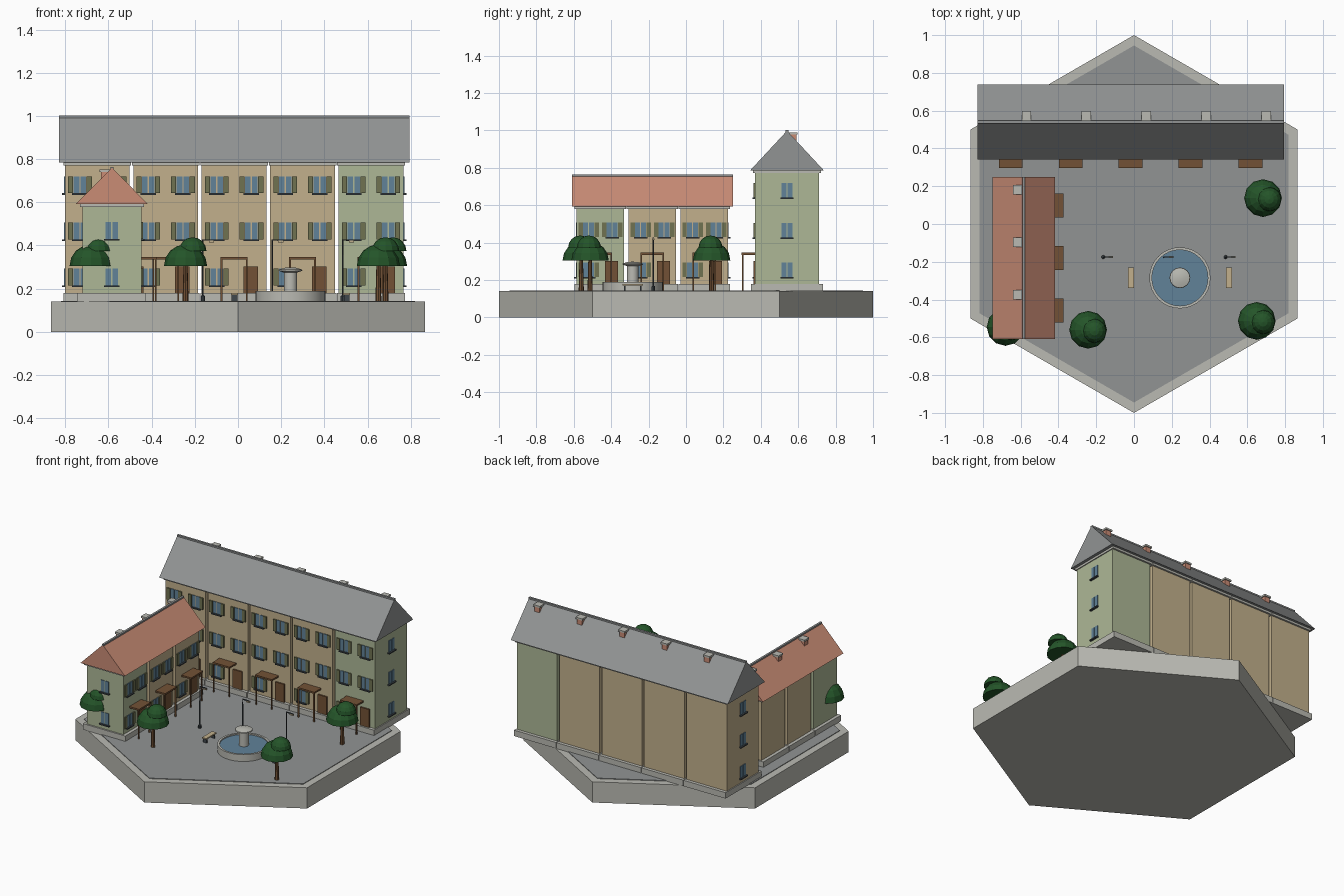
import bpy, bmesh, math
from mathutils import Matrix, Vector

if "Cube" in bpy.data.objects:
    bpy.data.objects.remove(bpy.data.objects["Cube"])


def material(name, rgb):
    m = bpy.data.materials.new(name)
    lin = [c / 12.92 if c <= 0.04045 else ((c + 0.055) / 1.055) ** 2.4 for c in rgb]
    m.diffuse_color = (*lin, 1)
    m.use_nodes = True
    m.node_tree.nodes["Principled BSDF"].inputs["Base Color"].default_value = m.diffuse_color
    return m


STONE = material("pale_stone", (0.73, 0.73, 0.70))
TAN = material("tan_plaster", (0.76, 0.69, 0.55))
GREEN = material("green_plaster", (0.68, 0.72, 0.59))
RED = material("red_tile", (0.79, 0.55, 0.46))
SLATE = material("grey_slate", (0.57, 0.58, 0.58))
BLUE = material("blue_glass", (0.38, 0.51, 0.60))
OLIVE = material("olive_shutter", (0.44, 0.45, 0.32))
BROWN = material("brown_wood", (0.45, 0.32, 0.21))
LEAF = material("leaf_green", (0.14, 0.33, 0.16))
METAL = material("dark_metal", (0.25, 0.28, 0.30))


def finish(bm, name, mat, smooth=False):
    bmesh.ops.remove_doubles(bm, verts=bm.verts, dist=1e-5)
    bmesh.ops.recalc_face_normals(bm, faces=bm.faces)
    me = bpy.data.meshes.new(name)
    bm.to_mesh(me)
    bm.free()
    me.materials.append(mat)
    ob = bpy.data.objects.new(name, me)
    bpy.context.collection.objects.link(ob)
    if smooth:
        bpy.context.view_layer.objects.active = ob
        ob.select_set(True)
        bpy.ops.object.shade_smooth_by_angle(angle=math.radians(40))
        ob.select_set(False)
    return ob


def boxes(name, mat, items, frame=Matrix()):
    """One object from (x0, x1, y0, y1, z0, z1) boxes."""
    bm = bmesh.new()
    for x0, x1, y0, y1, z0, z1 in items:
        m = Matrix.Translation(((x0 + x1) / 2, (y0 + y1) / 2, (z0 + z1) / 2))
        m = frame @ m @ Matrix.Diagonal((x1 - x0, y1 - y0, z1 - z0, 1))
        new = bmesh.ops.create_cube(bm, size=1, matrix=m)
        del new
    me = bpy.data.meshes.new(name)
    bmesh.ops.recalc_face_normals(bm, faces=bm.faces)
    bm.to_mesh(me)
    bm.free()
    me.materials.append(mat)
    ob = bpy.data.objects.new(name, me)
    bpy.context.collection.objects.link(ob)


def lathe(name, mat, profile, n, x=0, y=0, smooth=False):
    """Turn (radius, height) points about a vertical axis."""
    bm = bmesh.new()
    rings = []
    for i in range(n):
        a = math.pi / 2 + 2 * math.pi * i / n
        rings.append([bm.verts.new((x + r * math.cos(a), y + r * math.sin(a), z)) for r, z in profile])
    for i in range(n):
        a, b = rings[i], rings[(i + 1) % n]
        for k in range(len(profile) - 1):
            quad = [a[k], b[k], b[k + 1], a[k + 1]]
            if profile[k][0] == 0:
                quad.pop(1)
            elif profile[k + 1][0] == 0:
                quad.pop(2)
            bm.faces.new(quad)
    return finish(bm, name, mat, smooth)


def roof(name, mat, frame, hx, hy, z0, z1):
    bm = bmesh.new()
    ends = []
    for x in (-hx, hx):
        ends.append([bm.verts.new(frame @ Vector((x, y, z))) for y, z in ((-hy, z0), (hy, z0), (0, z1))])
    a, b = ends
    bm.faces.new(a)
    bm.faces.new(b)
    for i in range(3):
        j = (i + 1) % 3
        bm.faces.new((a[i], a[j], b[j], b[i]))
    finish(bm, name, mat)


def window(parts, u, y, z, shutters):
    """Double window on a wall that faces -y at depth y."""
    for s in (-1, 1):
        a, b = sorted((u + s * 0.003, u + s * 0.029))
        parts["glass"].append((a, b, y - 0.004, y + 0.003, z, z + 0.078))
        if shutters:
            a, b = sorted((u + s * 0.031, u + s * 0.055))
            parts["shutter"].append((a, b, y - 0.008, y + 0.003, z, z + 0.078))
    parts["sill"].append((u - 0.036, u + 0.036, y - 0.014, y + 0.003, z - 0.008, z))


def house_row(name, frame, count, pitch, width, depth, floors, green, off, eave, ridge, hx, hy, tile):
    h = depth / 2
    centres = [(i - (count - 1) / 2) * pitch for i in range(count)]
    walls = {TAN: [], GREEN: []}
    plinth, cornice, doors, canopy, chimney, caps = [], [], [], [], [], []
    parts = {"glass": [], "shutter": [], "sill": []}
    for i, c in enumerate(centres):
        w = width / 2
        walls[GREEN if i == green else TAN].append((c - w, c + w, -h, h, 0.17, eave - 0.012))
        w = pitch / 2 - 0.002
        plinth.append((c - w, c + w, -h - 0.022, h + 0.022, 0.14, 0.18))
        cornice.append((c - w, c + w, -h - 0.012, h + 0.012, eave - 0.014, eave + 0.001))
        # front windows, with a door in place of one on the ground floor
        for k, z in enumerate(floors):
            window(parts, c - off, -h, z, True)
            if k:
                window(parts, c + off, -h, z, True)
        d = c + off - 0.003
        doors.append((d - 0.034, d + 0.034, -h - 0.01, -h + 0.003, 0.18, 0.302))
        # porch roof and posts
        canopy.append((c - 0.063, c + 0.063, -h - 0.073, -h, 0.335, 0.346))
        for s in (-0.058, 0.058):
            canopy.append((c + s - 0.004, c + s + 0.004, -h - 0.071, -h - 0.063, 0.14, 0.336))
        # chimney
        x, y = c + 0.083, 0.032
        chimney.append((x - 0.019, x + 0.019, y - 0.019, y + 0.019, ridge - 0.1, ridge - 0.018))
        caps.append((x - 0.025, x + 0.025, y - 0.025, y + 0.025, ridge - 0.02, ridge - 0.008))
    for mat, tag in ((TAN, "tan"), (GREEN, "green")):
        boxes(f"{name}_{tag}_walls", mat, walls[mat], frame)
    boxes(name + "_plinths", STONE, plinth, frame)
    boxes(name + "_cornices", STONE, cornice, frame)
    boxes(name + "_doors", BROWN, doors, frame)
    boxes(name + "_porches", BROWN, canopy, frame)
    boxes(name + "_chimneys", RED, chimney, frame)
    boxes(name + "_chimney_caps", STONE, caps, frame)
    boxes(name + "_windows", BLUE, parts["glass"], frame)
    boxes(name + "_shutters", OLIVE, parts["shutter"], frame)
    boxes(name + "_sills", METAL, parts["sill"], frame)
    # gable end windows
    for tag, ang in (("right", 90), ("left", -90)):
        ends = {"glass": [], "sill": []}
        for z in floors:
            window(ends, 0, -(centres[-1] + width / 2), z, False)
        turned = frame @ Matrix.Rotation(math.radians(ang), 4, "Z")
        boxes(f"{name}_{tag}_end_windows", BLUE, ends["glass"], turned)
        boxes(f"{name}_{tag}_end_sills", METAL, ends["sill"], turned)
    roof(name + "_roof", tile, frame, hx, hy, eave, ridge)
    boxes(name + "_ridge", SLATE, [(-hx, hx, -0.007, 0.007, ridge - 0.008, ridge + 0.003)], frame)


# hexagonal base and paved square
lathe("base", STONE, [(0, 0), (1, 0), (1, 0.14), (0, 0.14)], 6)
lathe("paving", SLATE, [(0, 0.135), (0.945, 0.135), (0.945, 0.144), (0, 0.144)], 6)

# long row at the back, short row along the left
house_row("back_row", Matrix.Translation((-0.018, 0.54, 0)), 5, 0.317, 0.30, 0.34,
          (0.215, 0.428, 0.642), 4, 0.08, 0.785, 0.998, 0.811, 0.198, SLATE)
house_row("side_row", Matrix.Translation((-0.584, -0.18, 0)) @ Matrix.Rotation(math.pi / 2, 4, "Z"),
          3, 0.278, 0.253, 0.273, (0.215, 0.430), 0, 0.063, 0.593, 0.76, 0.43, 0.166, RED)

# fountain
FX, FY = 0.243, -0.285
lathe("fountain_basin", STONE, [(0, 0.14), (0.162, 0.14), (0.162, 0.19), (0.148, 0.19), (0.148, 0.16), (0, 0.16)],
      32, FX, FY, True)
lathe("fountain_water", BLUE, [(0, 0.158), (0.149, 0.158), (0.149, 0.182), (0, 0.182)], 32, FX, FY, True)
lathe("fountain_column", STONE, [(0, 0.16), (0.031, 0.16), (0.031, 0.28), (0, 0.28)], 16, FX, FY, True)
lathe("fountain_cap", STONE, [(0, 0.272), (0.03, 0.274), (0.055, 0.283), (0.053, 0.289), (0.025, 0.297), (0, 0.298)],
      16, FX, FY, True)


# trees with two domed crowns
def dome(r, z, steps=4):
    arc = [(r * math.cos(math.pi / 2 * k / steps), z + r * math.sin(math.pi / 2 * k / steps)) for k in range(steps)]
    return [(0, z)] + arc + [(0, z + r)]


for i, (x, y) in enumerate([(0.683, 0.137), (0.65, -0.513), (-0.243, -0.56), (-0.68, -0.545)]):
    lathe(f"tree_trunk_{i}", BROWN, [(0, 0.14), (0.014, 0.14), (0.009, 0.32), (0, 0.32)], 8, x, y)
    lathe(f"tree_crown_{i}", LEAF, dome(0.1, 0.305), 12, x, y)
    lathe(f"tree_top_{i}", LEAF, dome(0.064, 0.374), 12, x + 0.033, y - 0.006)

# street lamps
for i, x in enumerate((-0.163, 0.158, 0.485)):
    y = -0.175
    lathe(f"lamp_post_{i}", METAL, [(0, 0.14), (0.01, 0.14), (0.01, 0.165), (0.004, 0.17), (0.003, 0.428), (0, 0.428)],
          8, x, y)
    boxes(f"lamp_arm_{i}", METAL, [(x, x + 0.05, y - 0.003, y + 0.003, 0.422, 0.428)])
    boxes(f"lamp_head_{i}", TAN, [(x + 0.028, x + 0.052, y - 0.006, y + 0.006, 0.415, 0.423)])

# benches
for i, x in enumerate((-0.016, 0.503)):
    y = -0.285
    boxes(f"bench_seat_{i}", TAN, [(x - 0.016, x + 0.016, y - 0.054, y + 0.054, 0.171, 0.179)])
    boxes(f"bench_legs_{i}", METAL, [(x - 0.013, x + 0.013, y + s - 0.004, y + s + 0.004, 0.14, 0.172)
                                     for s in (-0.042, 0.042)])
